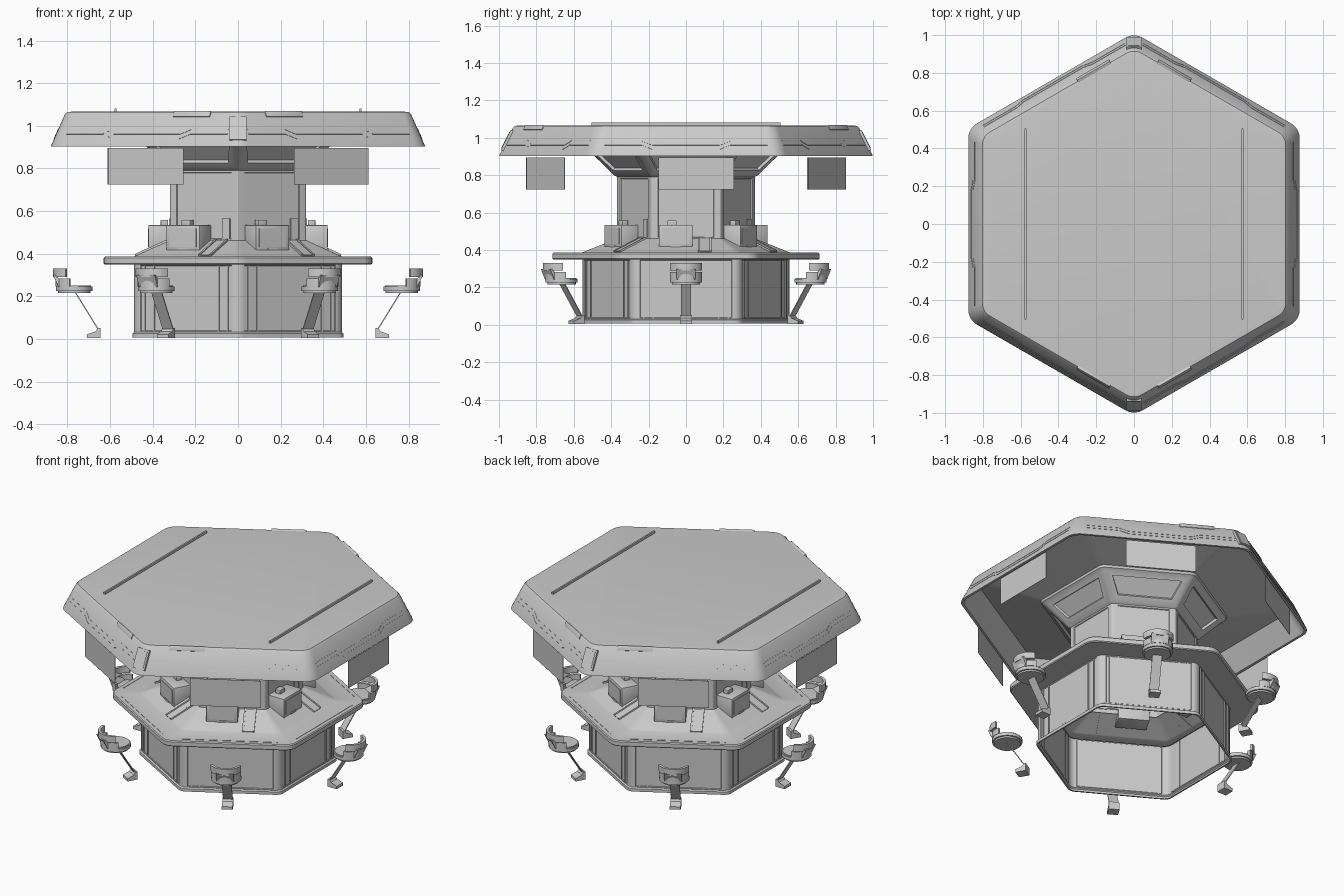
import bpy, bmesh
from math import radians, sin, cos, sqrt, atan2, degrees
from mathutils import Matrix, Vector

if "Cube" in bpy.data.objects:
    bpy.data.objects.remove(bpy.data.objects["Cube"])

SIDES = [60 * k for k in range(6)]


def finish(bm, name):
    me = bpy.data.meshes.new(name)
    bm.to_mesh(me)
    bm.free()
    ob = bpy.data.objects.new(name, me)
    bpy.context.collection.objects.link(ob)
    return ob


def hex_loft(name, profile, insets=(), cap_top=False, seg=5):
    """Rounded hexagon swept through (apothem, z, corner radius) rows.
    insets: (row, border, depth) panels sunk into the flat sides."""
    bm = bmesh.new()
    rings = []
    for ap, z, rad in profile:
        ring = []
        for k in range(6):
            c = radians(30 + 60 * k)
            d = (ap - rad) * 2 / sqrt(3)
            for i in range(seg + 1):
                a = c + radians(-30 + 60 * i / seg)
                ring.append(bm.verts.new((d * cos(c) + rad * cos(a),
                                          d * sin(c) + rad * sin(a), z)))
        rings.append(ring)
    n = len(rings[0])
    flats = []
    for lo, hi in zip(rings, rings[1:]):
        row = []
        for i in range(n):
            j = (i + 1) % n
            f = bm.faces.new((lo[i], lo[j], hi[j], hi[i]))
            if i % (seg + 1) == seg:
                row.append(f)
        flats.append(row)
    if cap_top:
        bm.faces.new(rings[-1])
    bm.normal_update()
    for row, border, depth in insets:
        fs = flats[row]
        bmesh.ops.inset_individual(bm, faces=fs, thickness=border, depth=0)
        bmesh.ops.inset_individual(bm, faces=fs, thickness=0.004, depth=depth)
    return finish(bm, name)


def boxes(name, items, angles=SIDES, bevel=0):
    """Boxes in side-local space: (centre r,t,z), (size r,t,z), tilt, roll."""
    bm = bmesh.new()
    for ang in angles:
        for pos, size, tilt, roll in items:
            m = (Matrix.Rotation(radians(ang), 4, 'Z') @ Matrix.Translation(pos)
                 @ Matrix.Rotation(radians(tilt), 4, 'Y')
                 @ Matrix.Rotation(radians(roll), 4, 'X')
                 @ Matrix.Diagonal((*size, 1)))
            bmesh.ops.create_cube(bm, size=1, matrix=m)
    if bevel:
        bmesh.ops.bevel(bm, geom=bm.edges[:], offset=bevel, segments=2,
                        affect='EDGES', profile=0.5)
    return finish(bm, name)


def extrude_profile(bm, pts, width, m):
    """Side profile of (r, z) points given a width along the tangent."""
    a, b = [[bm.verts.new(m @ Vector((r, s * width / 2, z))) for r, z in pts]
            for s in (-1, 1)]
    bm.faces.new(a)
    bm.faces.new(b[::-1])
    for i in range(len(pts)):
        j = (i + 1) % len(pts)
        bm.faces.new((a[j], a[i], b[i], b[j]))


def arc_band(bm, c, r0, r1, z0, z1, half, m, n=14):
    """Curved solid band facing outwards, centred at radius c."""
    prev = None
    for i in range(n + 1):
        a = radians(-half + 2 * half * i / n)
        q = [bm.verts.new(m @ Vector((c + r * cos(a), r * sin(a), z)))
             for r, z in ((r0, z0), (r1, z0), (r1, z1), (r0, z1))]
        if prev:
            for k in range(4):
                l = (k + 1) % 4
                bm.faces.new((prev[k], prev[l], q[l], q[k]))
        else:
            bm.faces.new(q[::-1])
        prev = q
    bm.faces.new(prev)


# hollow base with plinth and shallow doors
hex_loft("base", [(.486, .008, .05), (.495, .008, .05), (.495, .026, .05),
                  (.487, .032, .05), (.487, .352, .05)], insets=[(3, .008, -.003)])
boxes("base_ribs", [((.485, s * t, .19), (.008, .008, .31), 0, 0)
                    for s in (-1, 1) for t in (.175, .225)])

# table with sloped centre
hex_loft("table", [(.48, .350, .06), (.625, .350, .08), (.63, .355, .08),
                   (.63, .380, .08), (.625, .386, .08), (.49, .386, .05),
                   (.48, .391, .05), (.325, .461, .02)])
boxes("table_edge_groove", [((.60, 0, .3865), (.005, .56, .003), 0, 0)])
boxes("slope_vents", [((.405, .10, .426), (.17, .07, .008), 24.4, 0),
                      ((.405, .070, .428), (.17, .010, .012), 24.4, 0),
                      ((.405, .130, .428), (.17, .010, .012), 24.4, 0)])

# central column
hex_loft("column", [(.320, .44, .012), (.320, .81, .012)],
         insets=[(0, .04, -.005)])
boxes("column_hatch", [((.319, .12, .515), (.008, .04, .10), 0, 0)])

# service consoles on the table
boxes("console", [((.365, -.055, .472), (.11, .18, .125), 0, 0)], bevel=.003)
boxes("console_screen", [((.4205, -.055, .475), (.004, .145, .085), 0, 0),
                         ((.421, -.055, .422), (.005, .05, .010), 0, 0)])
boxes("console_knob", [((.345, -.075, .545), (.035, .05, .028), 0, 0)], bevel=.004)

# canopy: flared underside with windows, hollow ceiling, rim, outer wall, top
hex_loft("canopy", [(.318, .79, .012), (.335, .80, .02), (.452, .928, .04),
                    (.468, .938, .05), (.472, .952, .05), (.79, 1.035, .07),
                    (.862, .904, .09), (.877, .904, .09), (.875, .912, .09),
                    (.8125, 1.054, .08), (.803, 1.064, .08), (.775, 1.067, .07)],
         insets=[(1, .045, -.015)], cap_top=True)

# stepped trim lines on the canopy wall
LEAN = -degrees(atan2(.071, .161))


def wall(t, z, length, roll=0, h=.006):
    return ((.876 - .441 * (z - .904), t, z), (.008, length, h), LEAN, roll)


trim = []
for dz in (0, .022):
    trim.append(wall(0, .940 + dz, .36))
    for s in (-1, 1):
        trim.append(wall(s * .335, .962 + dz, .20))
        trim.append(wall(s * .2075, .951 + dz, .06, s * 24))
boxes("canopy_trim", trim)
for s, pair in ((1, [60, 240]), (-1, [120, 300])):
    boxes("canopy_inserts", [((.804, s * .22, 1.052), (.026, .20, .030), LEAN, 0)],
          angles=pair, bevel=.003)
boxes("corner_plates", [((.953, 0, .985), (.022, .08, .12), -26, 0),
                        ((.958, 0, .985), (.018, .06, .10), -26, 0)],
      angles=[90, 270])
boxes("roof_rails", [((.575, 0, 1.071), (.01, 1.01, .020), 0, 0)], angles=[0, 180])

# hanging display panels
boxes("display_panels", [((.868, .004, .81), (.002, .405, .17), 0, 0)],
      angles=[60, 120, 240, 300])
boxes("display_panels_side", [((.868, .055, .81), (.002, .405, .17), 0, 0)],
      angles=[0, 180])

# seats
legs, cushions, backs = bmesh.new(), bmesh.new(), bmesh.new()
for ang in SIDES:
    m = Matrix.Rotation(radians(ang), 4, 'Z')
    extrude_profile(legs, [(.645, .004), (.708, .004), (.708, .022), (.668, .036),
                           (.657, .052), (.645, .052)][::-1], .062, m)
    extrude_profile(legs, [(.652, .044), (.658, .044), (.768, .222),
                           (.762, .222)][::-1], .056, m)
    for rad, z, h in ((.086, .236, .020), (.076, .222, .012), (.079, .248, .008)):
        bmesh.ops.create_cone(cushions, cap_ends=True, segments=28, radius1=rad,
                              radius2=rad, depth=h,
                              matrix=m @ Matrix.Translation((.768, 0, z)))
    arc_band(backs, .777, .076, .092, .290, .330, 70, m)
    extrude_profile(backs, [(.815, .244), (.842, .244), (.868, .300),
                            (.852, .300)][::-1], .10, m)
    arc_band(backs, .768, .072, .088, .246, .284, 75, m)
for bm, name in ((legs, "seat_legs"), (cushions, "seat_cushions"), (backs, "seat_backs")):
    bmesh.ops.recalc_face_normals(bm, faces=bm.faces[:])
    finish(bm, name)

# smooth shading with crisp edges
for ob in bpy.context.scene.objects:
    ob.select_set(True)
    bpy.context.view_layer.objects.active = ob
bpy.ops.object.shade_smooth_by_angle(angle=radians(28))
